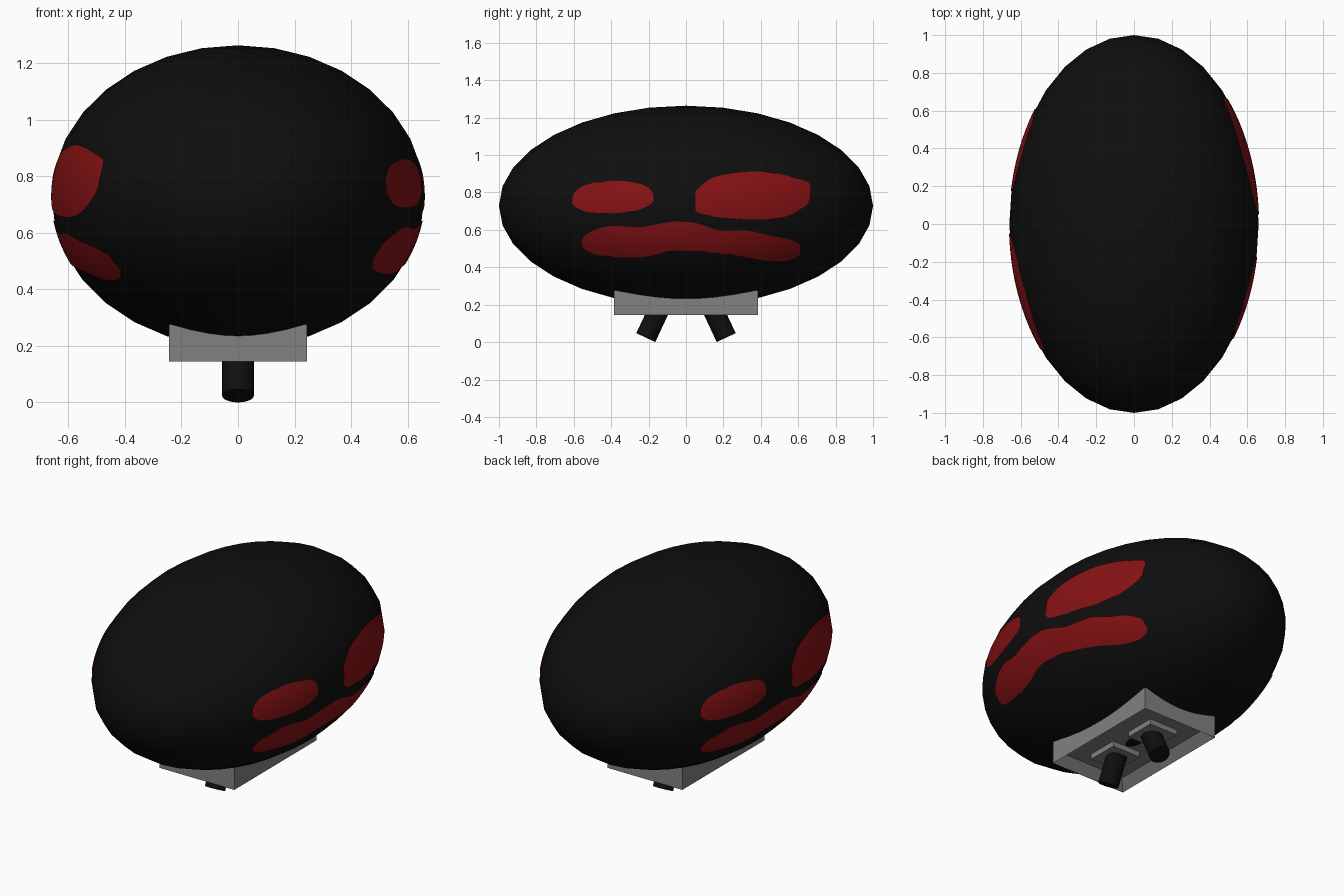
import bpy, bmesh, math
from mathutils import Vector, Matrix

cube = bpy.data.objects.get("Cube")
if cube:
    bpy.data.objects.remove(cube, do_unlink=True)

RADII = Vector((0.66, 1.0, 0.535))
MID_Z = 0.729


def material(name, rgb):
    mat = bpy.data.materials.new(name)
    mat.use_nodes = True
    mat.diffuse_color = (*rgb, 1)
    bsdf = next(n for n in mat.node_tree.nodes if n.type == 'BSDF_PRINCIPLED')
    bsdf.inputs["Base Color"].default_value = (*rgb, 1)
    return mat


black = material("black", (0.0045, 0.0045, 0.0045))
red = material("dark red", (0.24, 0.006, 0.007))
grey = material("mid grey", (0.22, 0.22, 0.22))


def finish(name, bm, mat, smooth=False):
    mesh = bpy.data.meshes.new(name)
    bm.to_mesh(mesh)
    bm.free()
    mesh.materials.append(mat)
    obj = bpy.data.objects.new(name, mesh)
    bpy.context.collection.objects.link(obj)
    if smooth:
        bpy.ops.object.select_all(action='DESELECT')
        obj.select_set(True)
        bpy.context.view_layer.objects.active = obj
        bpy.ops.object.shade_smooth_by_angle(angle=math.radians(35))
    return obj


def box(size, centre):
    bm = bmesh.new()
    bmesh.ops.create_cube(bm, size=1, matrix=Matrix.Translation(centre)
                          @ Matrix.Diagonal((*size, 1)))
    return bm


# Egg-shaped body
bm = bmesh.new()
bmesh.ops.create_uvsphere(bm, u_segments=32, v_segments=16, radius=1)
bmesh.ops.scale(bm, vec=RADII, verts=bm.verts)
bmesh.ops.translate(bm, vec=(0, 0, MID_Z), verts=bm.verts)
finish("body", bm, black, True)


# Painted patches: outline stations are (y, lower z, upper z)
def smooth_stations(points, steps=4):
    pts = [Vector(p) for p in points]
    out = []
    for i in range(len(pts) - 1):
        a, b, c, d = (pts[max(0, min(len(pts) - 1, i + k))] for k in (-1, 0, 1, 2))
        for s in range(steps):
            t = s / steps
            out.append(b + 0.5 * t * ((c - a) + t * ((2 * a - 5 * b + 4 * c - d)
                       + t * (3 * (b - c) + d - a))))
    return out + [pts[-1]]


def patch(name, points, side, rows=8):
    bm = bmesh.new()
    columns = []
    for y, low, high in smooth_stations(points):
        column = []
        for j in range(rows + 1):
            z = low + (high - low) * j / rows
            depth = 1 - (y / RADII.y) ** 2 - ((z - MID_Z) / RADII.z) ** 2
            x = RADII.x * math.sqrt(max(depth, 0)) + 0.002
            column.append(bm.verts.new((side * x, side * y, z)))
        columns.append(column)
    for a, b in zip(columns, columns[1:]):
        for j in range(rows):
            bm.faces.new((a[j], b[j], b[j + 1], a[j + 1]))
    finish(name, bm, red, True)


small_spot = [(-.61, .74, .785), (-.57, .71, .825), (-.5, .69, .85), (-.38, .69, .863),
              (-.27, .703, .852), (-.2, .73, .825), (-.175, .755, .79)]
large_spot = [(.05, .705, .805), (.08, .685, .835), (.16, .67, .885), (.34, .655, .912),
              (.48, .66, .902), (.58, .69, .88), (.65, .74, .86), (.665, .775, .83)]
long_band = [(-.557, .51, .555), (-.51, .475, .59), (-.4, .457, .622), (-.24, .453, .615),
             (-.08, .487, .643), (.05, .487, .637), (.18, .475, .597), (.32, .455, .597),
             (.45, .432, .57), (.55, .437, .55), (.605, .465, .525), (.612, .485, .51)]

for side, label in ((1, "left"), (-1, "right")):
    patch(label + "_small_spot", small_spot, side)
    patch(label + "_large_spot", large_spot, side)
    patch(label + "_long_band", long_band, side)

# Mount block with a sloping recess underneath
bm = box((0.49, 0.77, 0.13), (0, 0, 0.21))
bm.faces.ensure_lookup_table()
bm.normal_update()
under = min(bm.faces, key=lambda f: f.normal.z)
bmesh.ops.inset_region(bm, faces=[under], thickness=0.065, depth=0)
for v in under.verts:
    v.co.z = 0.197
finish("mount_block", bm, grey)

# Two pads, each holding a splayed peg
for side, label in ((-1, "front"), (1, "back")):
    finish(label + "_pad", box((0.185, 0.185, 0.035), (0, side * 0.155, 0.183)), grey)
    tip = Vector((0, side * 0.215, 0.024))
    root = Vector((0, side * 0.142, 0.18))
    axis = root - tip
    bm = bmesh.new()
    bmesh.ops.create_cone(bm, cap_ends=True, segments=32, radius1=0.056, radius2=0.056,
                          depth=axis.length,
                          matrix=Matrix.Translation((tip + root) / 2)
                          @ axis.to_track_quat('Z', 'Y').to_matrix().to_4x4())
    finish(label + "_peg", bm, black, True)
